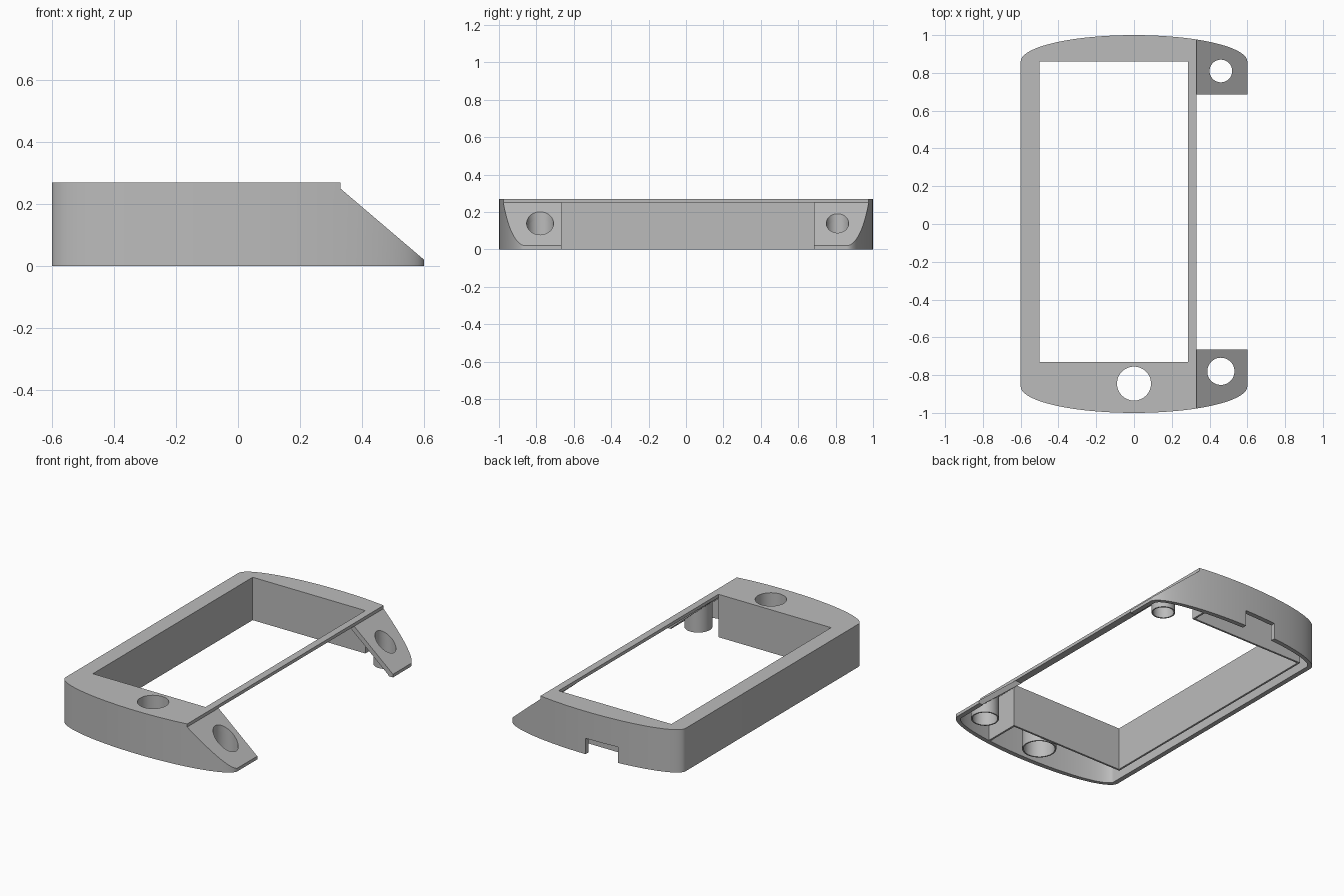
import bpy, bmesh, math
from mathutils import Vector

if "Cube" in bpy.data.objects:
    bpy.data.objects.remove(bpy.data.objects["Cube"], do_unlink=True)

gray = bpy.data.materials.new("plain gray")
gray.use_nodes = True
gray.diffuse_color = (0.5, 0.5, 0.5, 1)
gray.node_tree.nodes["Principled BSDF"].inputs["Base Color"].default_value = (0.5, 0.5, 0.5, 1)

HEIGHT, ROOF, WALL, LINER = 0.27, 0.25, 0.03, 0.012
WIN_X0, WIN_X1, WIN_Y0, WIN_Y1 = -0.5, 0.285, -0.73, 0.86


def prism(name, points, depth):
    """Extrude a closed loop of 3D points along a vector."""
    bm = bmesh.new()
    face = bm.faces.new([bm.verts.new(p) for p in points])
    ext = bmesh.ops.extrude_face_region(bm, geom=[face])
    bmesh.ops.translate(bm, vec=Vector(depth),
                        verts=[v for v in ext["geom"] if isinstance(v, bmesh.types.BMVert)])
    bmesh.ops.recalc_face_normals(bm, faces=bm.faces)
    mesh = bpy.data.meshes.new(name)
    bm.to_mesh(mesh)
    bm.free()
    mesh.materials.append(gray)
    obj = bpy.data.objects.new(name, mesh)
    bpy.context.collection.objects.link(obj)
    return obj


def box(name, x0, x1, y0, y1, z0, z1):
    return prism(name, [(x0, y0, z0), (x1, y0, z0), (x1, y1, z0), (x0, y1, z0)], (0, 0, z1 - z0))


def cylinder(name, x, y, r, z0, z1, n=48):
    ring = [(x + r * math.cos(math.tau * i / n), y + r * math.sin(math.tau * i / n), z0)
            for i in range(n)]
    return prism(name, ring, (0, 0, z1 - z0))


def plan(name, inset, z0, z1, n=48):
    """Straight sides with a half ellipse at each end."""
    a, b = 0.6 - inset, 0.14 - inset
    ring = []
    for end in (1, -1):
        for i in range(n + 1):
            t = math.pi * i / n
            ring.append((end * a * math.cos(t), end * (0.86 + b * math.sin(t)), z0))
    return prism(name, ring, (0, 0, z1 - z0))


def slope(x0, drop):
    """Wedge that removes everything above the slanted side."""
    def line(x):
        return ROOF - drop - (x - 0.33) * 0.23 / 0.27
    pts = [(x0, -1.2, 0.5), (x0, -1.2, line(x0)), (0.7, -1.2, line(0.7)), (0.7, -1.2, 0.5)]
    return prism("slope_cutter", pts, (0, 2.4, 0))


def cut(obj, cutter):
    cutter.hide_render = True
    mod = obj.modifiers.new("cut", "BOOLEAN")
    mod.operation, mod.solver, mod.object = "DIFFERENCE", "EXACT", cutter
    bpy.context.view_layer.objects.active = obj
    bpy.ops.object.modifier_apply(modifier=mod.name)
    bpy.data.objects.remove(cutter, do_unlink=True)


# Hollow shell with one slanted side
shell = plan("case_shell", 0, 0, HEIGHT)
cut(shell, slope(0.33, 0))
cavity = plan("cavity", WALL, -0.1, ROOF)
cut(cavity, slope(0.2, 0.04))
cut(shell, cavity)

# Screen window, open side between the two pads, and cable notch in the back
cut(shell, box("window", WIN_X0, WIN_X1, WIN_Y0, WIN_Y1, -0.1, 0.4))
cut(shell, box("side_gap", 0.2, 0.7, -0.665, 0.685, -0.1, ROOF))
cut(shell, box("side_gap_top", 0.33, 0.7, -0.665, 0.685, 0.2, 0.4))
cut(shell, box("notch", -0.22, 0, 0.93, 1.1, -0.1, 0.1))

# Round holes, each lined with a thin tube
holes = [("button_tube", 0, -0.845, 0.09, False),
         ("front_pad_tube", 0.46, -0.78, 0.072, True),
         ("back_pad_tube", 0.46, 0.81, 0.06, True)]
parts = [shell]
for name, x, y, r, slanted in holes:
    cut(shell, cylinder("hole", x, y, r, -0.1, 0.4))
    tube = cylinder(name, x, y, r + 0.008, 0, 0.26)
    cut(tube, cylinder("bore", x, y, r, -0.1, 0.4))
    if slanted:
        cut(tube, slope(0.2, 0.01))
    parts.append(tube)

# Thin walls lining the window and closing off the end cavities
top = 0.26
parts += [
    box("window_left_wall", WIN_X0 - LINER, WIN_X0, WIN_Y0 - LINER, WIN_Y1 + LINER, 0, top),
    box("window_front_wall", WIN_X0, WIN_X1, WIN_Y0 - LINER, WIN_Y0, 0, top),
    box("window_back_wall", WIN_X0, WIN_X1, WIN_Y1, WIN_Y1 + LINER, 0, top),
    box("front_cross_wall", WIN_X1 - LINER, WIN_X1, -0.965, WIN_Y0 - LINER, 0, top),
    box("back_cross_wall", WIN_X1 - LINER, WIN_X1, WIN_Y1 + LINER, 0.965, 0, top),
]

# Smooth the curved walls and keep the edges crisp
bpy.ops.object.select_all(action="DESELECT")
for part in parts:
    part.select_set(True)
bpy.context.view_layer.objects.active = shell
bpy.ops.object.shade_smooth_by_angle(angle=math.radians(25))
